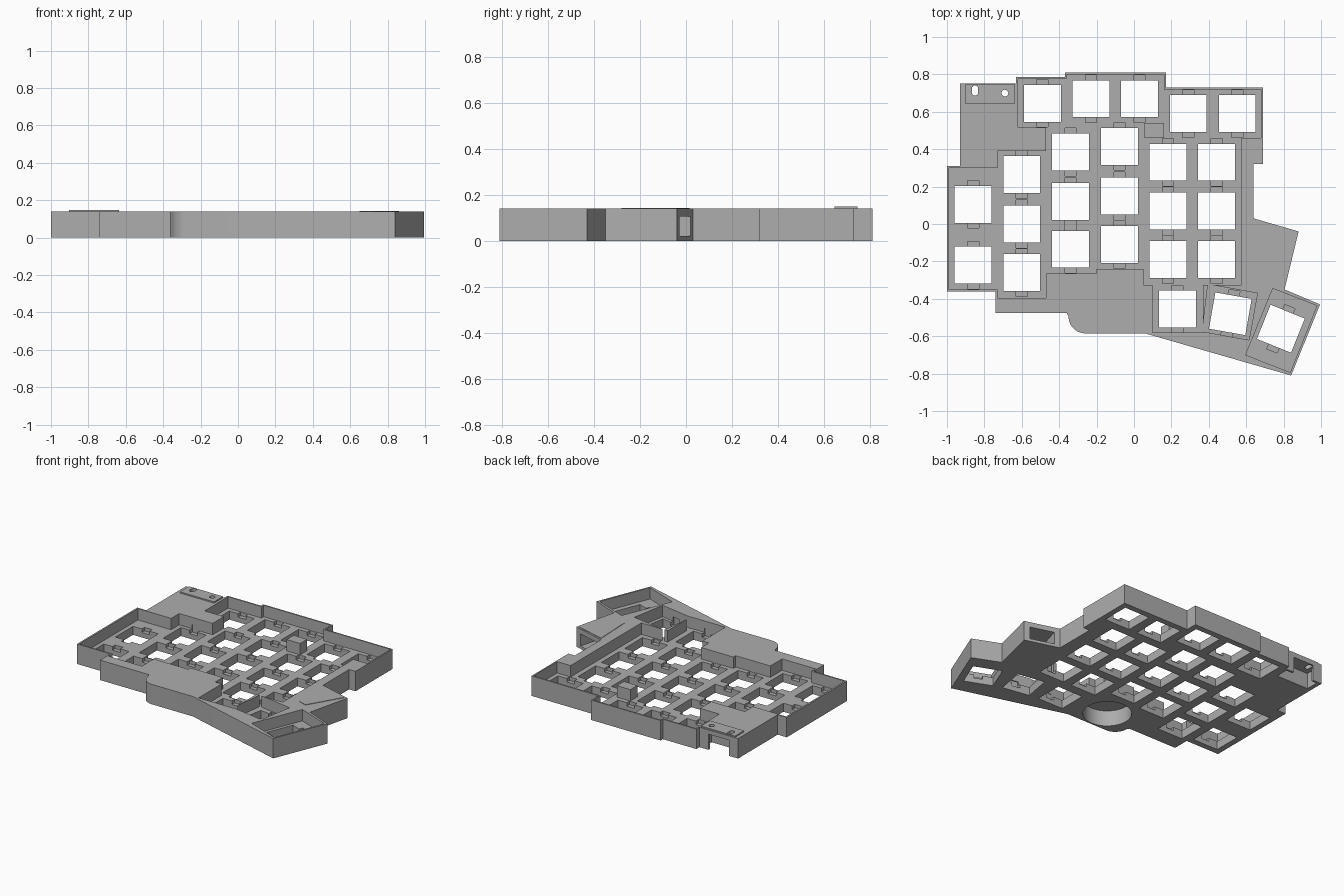
import bpy
import bmesh
import math
from mathutils import Matrix, Vector

if "Cube" in bpy.data.objects:
    bpy.data.objects.remove(bpy.data.objects["Cube"])

TOP, DECK, KEY = 0.14, 0.06, 0.197

grey = bpy.data.materials.new("plain grey")
grey.use_nodes = True
grey.diffuse_color = (0.42, 0.42, 0.42, 1)
grey.node_tree.nodes["Principled BSDF"].inputs["Base Color"].default_value = grey.diffuse_color


def add_prism(bm, pts, z0, z1):
    face = bm.faces.new([bm.verts.new((x, y, z0)) for x, y in pts])
    up = bmesh.ops.extrude_face_region(bm, geom=[face], use_keep_orig=True)["geom"]
    for v in up:
        if isinstance(v, bmesh.types.BMVert):
            v.co.z = z1


def prisms(name, outlines, z0, z1):
    bm = bmesh.new()
    for pts in outlines:
        add_prism(bm, pts, z0, z1)
    bmesh.ops.recalc_face_normals(bm, faces=bm.faces)
    mesh = bpy.data.meshes.new(name)
    bm.to_mesh(mesh)
    bm.free()
    mesh.materials.append(grey)
    ob = bpy.data.objects.new(name, mesh)
    bpy.context.collection.objects.link(ob)
    return ob


def rect(x, y, w, d, deg=0):
    turn = Matrix.Rotation(math.radians(deg), 2)
    corners = ((-1, -1), (1, -1), (1, 1), (-1, 1))
    return [Vector((x, y)) + turn @ Vector((sx * w / 2, sy * d / 2)) for sx, sy in corners]


def arc(x, y, r, a0=0, a1=360, n=32):
    steps = n if a1 - a0 == 360 else n + 1
    angles = [math.radians(a0 + (a1 - a0) * i / n) for i in range(steps)]
    return [(x + r * math.cos(a), y + r * math.sin(a)) for a in angles]


def cut(ob, cutters):
    for c in cutters:
        c.hide_render = True
        mod = ob.modifiers.new("cut", "BOOLEAN")
        mod.operation, mod.solver, mod.object = "DIFFERENCE", "EXACT", c
    graph = bpy.context.evaluated_depsgraph_get()
    mesh = bpy.data.meshes.new_from_object(ob.evaluated_get(graph))
    ob.modifiers.clear()
    ob.data = mesh


# Case body
outline = [(-1, .31), (-.93, .31), (-.93, .75), (-.63, .75), (-.63, .785),
           (-.37, .785), (-.37, .81), (.17, .81), (.17, .73), (.69, .73),
           (.69, .32), (.64, .32), (.64, .03), (.88, -.04), (.805, -.35),
           (.995, -.43), (.84, -.81), (.06, -.585)]
outline += arc(-.26, -.495, .09, 270, 180, 10)
outline += [(-.36, -.475), (-.74, -.475), (-.74, -.36), (-1, -.36)]
case = prisms("case_body", [outline], 0, TOP)

# Recesses around the keys and the two angled thumb keys
main = [(-.988, .30), (-.73, .30), (-.73, .39), (-.47, .39), (-.47, .515),
        (-.62, .515), (-.62, .775), (-.36, .775), (-.36, .80), (.16, .80),
        (.16, .72), (.68, .72), (.68, .46), (.575, .46), (.575, -.325),
        (.37, -.325), (.37, -.58), (.1, -.58), (.1, -.325), (.05, -.325),
        (.05, -.24), (-.2, -.24), (-.2, -.265), (-.47, -.265), (-.47, -.395),
        (-.73, -.395), (-.73, -.35), (-.988, -.35)]
thumb_mid = [(.395, -.322), (.66, -.37), (.615, -.62), (.365, -.575)]
thumb_end = [(.742, -.345), (.978, -.437), (.835, -.793), (.597, -.70)]
cutters = [prisms("recess_cutter", [p], DECK, .3)
           for p in (main, thumb_mid, thumb_end)]

# Key openings with clip notches at both ends
columns = [(-.86, (.105, -.22)), (-.60, (.265, 0, -.26)), (-.34, (.385, .12, -.135)),
           (-.078, (.415, .15, -.11)), (.182, (.33, .07, -.19)), (.442, (.33, .07, -.19))]
keys = [(x, y, 0) for x, ys in columns for y in ys]
keys += [(-.49, .645, 0), (-.23, .67, 0), (.03, .67, 0), (.29, .59, 0), (.552, .59, 0)]
keys += [(.232, -.455, 0), (.515, -.48, -10), (.785, -.56, -22)]
cutters.append(prisms("key_cutter", [rect(x, y, KEY, KEY, a) for x, y, a in keys], -.1, .3))
cutters.append(prisms("notch_cutter", [rect(x, y, .06, KEY + .058, a) for x, y, a in keys],
                      DECK - .025, DECK + .03))

# Round pocket below, cable bay at the back, side port
cutters.append(prisms("round_pocket_cutter", [arc(-.13, -.42, .155, n=48)], -.1, .11))
cutters.append(prisms("cable_bay_cutter", [rect(-.775, .69, .25, .09)], -.1, .11))
cutters.append(prisms("cable_gap_cutter", [rect(-.78, .75, .16, .1)], -.1, .11))
cutters.append(prisms("port_cutter", [rect(.746, -.053, .17, .2, -16.3)], .02, .105))

# Raised cover with a slot and a round hole
slot = arc(-.85, .725, .017, 0, 180, 8) + arc(-.85, .703, .017, 180, 360, 8)
holes = prisms("cover_hole_cutter", [slot, arc(-.69, .70, .018, n=20)], .09, .3)
cover = prisms("cable_cover", [rect(-.77, .695, .265, .1)], TOP - .005, TOP + .009)
cut(case, cutters + [holes])
cut(cover, [holes])
for c in cutters + [holes]:
    bpy.data.objects.remove(c)

# Post on the deck and thin cover over the side port
prisms("deck_post", [rect(.108, .5, .105, .078)], DECK - .01, TOP)
prisms("port_cover", [[(.65, .015), (.86, -.045), (.72, -.28), (.66, -.26)]],
       TOP - .003, TOP + .003)

# Smooth shading on the curved walls only
for ob in (case, cover):
    bpy.ops.object.select_all(action="DESELECT")
    ob.select_set(True)
    bpy.context.view_layer.objects.active = ob
    bpy.ops.object.shade_smooth_by_angle(angle=math.radians(30))
